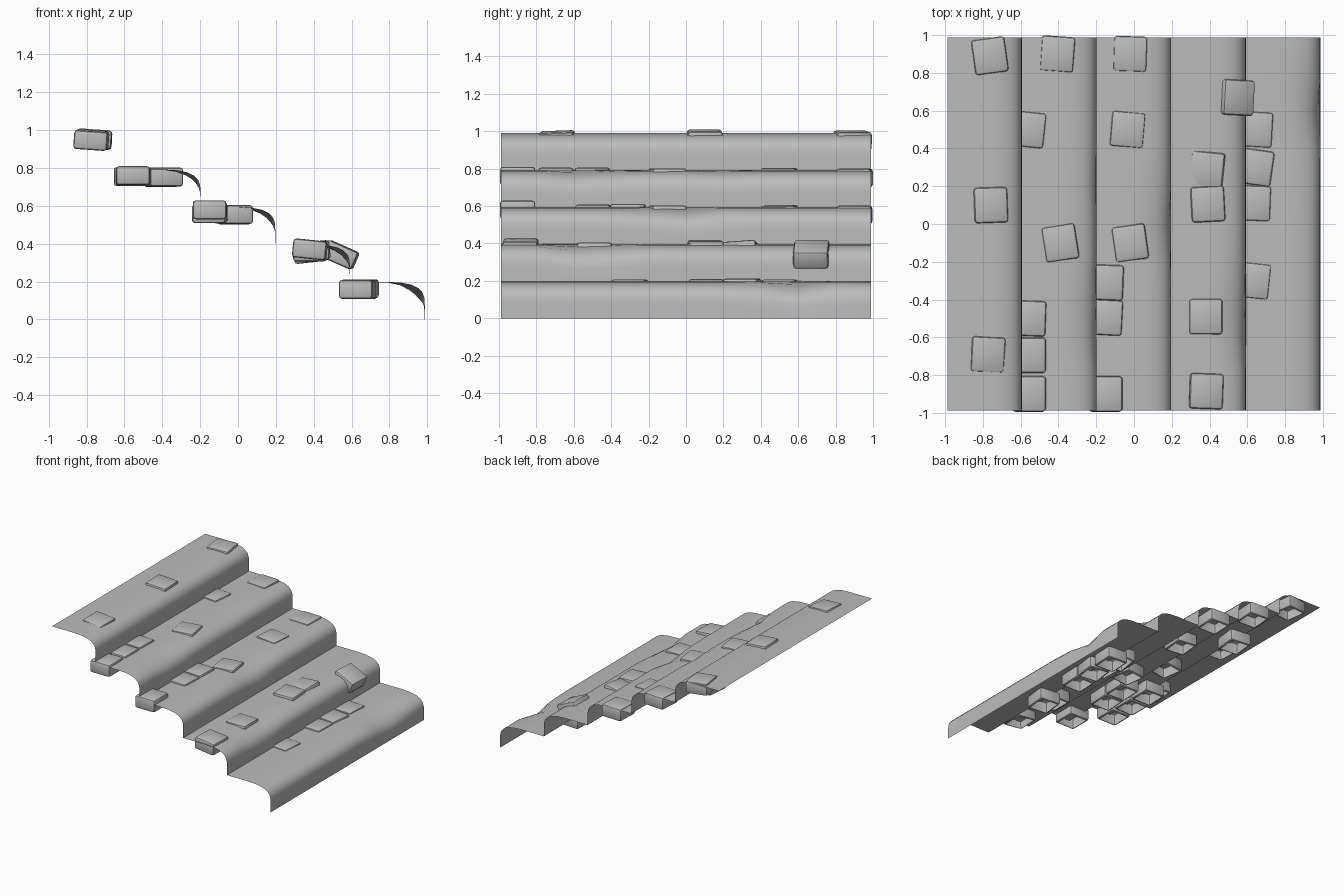
import bpy, bmesh, math
from mathutils import Matrix, Vector, Euler

cube = bpy.data.objects.get("Cube")
if cube:
    bpy.data.objects.remove(cube, do_unlink=True)

stone_grey = bpy.data.materials.new("stone grey")
stone_grey.use_nodes = True
colour = (0.5, 0.5, 0.5, 1)
stone_grey.diffuse_color = colour
stone_grey.node_tree.nodes["Principled BSDF"].inputs["Base Color"].default_value = colour

RUN, RISE, EDGE = 0.395, 0.198, 0.988


def finish(bm, name):
    mesh = bpy.data.meshes.new(name)
    bm.to_mesh(mesh)
    bm.free()
    mesh.materials.append(stone_grey)
    obj = bpy.data.objects.new(name, mesh)
    bpy.context.collection.objects.link(obj)
    bpy.ops.object.select_all(action="DESELECT")
    obj.select_set(True)
    bpy.context.view_layer.objects.active = obj
    bpy.ops.object.shade_smooth_by_angle(angle=math.radians(40))
    return obj


# Worn noses: (step, row along the stair) -> depth of the wear
WEAR = {(1, 2): 0.02, (1, 3): 0.008, (1, 6): 0.006, (2, 5): 0.025, (2, 4): 0.006,
        (3, 2): 0.024, (3, 3): 0.012, (4, 8): 0.034, (4, 7): 0.006}
# One step: run, drop and how strongly wear acts there
PROFILE = [(0, 0, 0), (0.2, 0, 0.1), (0.27, -0.004, 0.4), (0.325, -0.015, 0.8),
           (0.36, -0.032, 1), (0.383, -0.056, 1), (0.393, -0.085, 0.7),
           (RUN, -0.12, 0.2), (RUN, -RISE, 0)]

# Stair sheet: one folded open surface
ROWS = 10
bm = bmesh.new()
lines = []
for step in range(5):
    for run, drop, pull in PROFILE[0 if step == 0 else 1:]:
        line = []
        for row in range(ROWS + 1):
            wear = WEAR.get((step, row), 0) * pull
            line.append(bm.verts.new((-EDGE + step * RUN + run - wear * 0.5,
                                      -EDGE + row * 2 * EDGE / ROWS,
                                      (5 - step) * RISE + drop - wear)))
        lines.append(line)
for a, b in zip(lines, lines[1:]):
    for i in range(ROWS):
        bm.faces.new((a[i], b[i], b[i + 1], a[i + 1]))
finish(bm, "stair_sheet")


# Paving stones: rounded boxes, open underneath, sunk into the treads
def stone(step, x, y, turn=0, lift=0.012, tilt=0, pitch=0):
    bm = bmesh.new()
    bmesh.ops.create_cube(bm, size=1)
    bmesh.ops.scale(bm, vec=(0.178, 0.188, 0.1), verts=bm.verts)
    bmesh.ops.bevel(bm, geom=bm.edges[:], offset=0.016, segments=2,
                    profile=0.5, affect="EDGES")
    bm.normal_update()
    base = [f for f in bm.faces if f.normal.z < -0.95]
    bmesh.ops.delete(bm, geom=base, context="FACES")
    spin = Euler([math.radians(a) for a in (pitch, tilt, turn)]).to_matrix().to_4x4()
    place = Matrix.Translation(Vector((x, y, (5 - step) * RISE + lift - 0.05)))
    bm.transform(place @ spin)
    finish(bm, "paving_stone")


# Step, x, y, turn, height above tread, sideways tilt, lengthways tilt
STONES = [
    (0, -0.765, 0.89, 8, 0.01, 3), (0, -0.76, 0.1, 2, 0.014, 4), (0, -0.775, -0.69, -3, 0.008, 4, 2),
    (1, -0.405, 0.9, -4, 0.008), (1, -0.56, 0.5, -6), (1, -0.39, -0.1, 9, 0.01),
    (1, -0.555, -0.5, -2, 0.014), (1, -0.555, -0.695, 0, 0.014), (1, -0.555, -0.9, 0, 0.018),
    (2, -0.02, 0.9, -2, 0.008), (2, -0.035, 0.5, -5, 0.01, 2), (2, -0.02, -0.1, 8, 0.01),
    (2, -0.145, -0.31, -2, 0.018), (2, -0.15, -0.495, -3, 0.014), (2, -0.15, -0.9, 0, 0.035),
    (3, 0.54, 0.67, -3, -0.004, 24), (3, 0.39, 0.29, -6, 0.01, -6, 4), (3, 0.39, 0.105, 3, 0.02, 2),
    (3, 0.38, -0.49, 0, 0.01), (3, 0.38, -0.885, -2, 0.024, 6),
    (4, 0.645, 0.5, -3, 0.01), (4, 0.645, 0.3, -8, 0.014), (4, 0.635, 0.11, -2),
    (4, 0.63, -0.3, -6, 0.01),
]
for values in STONES:
    stone(*values)
